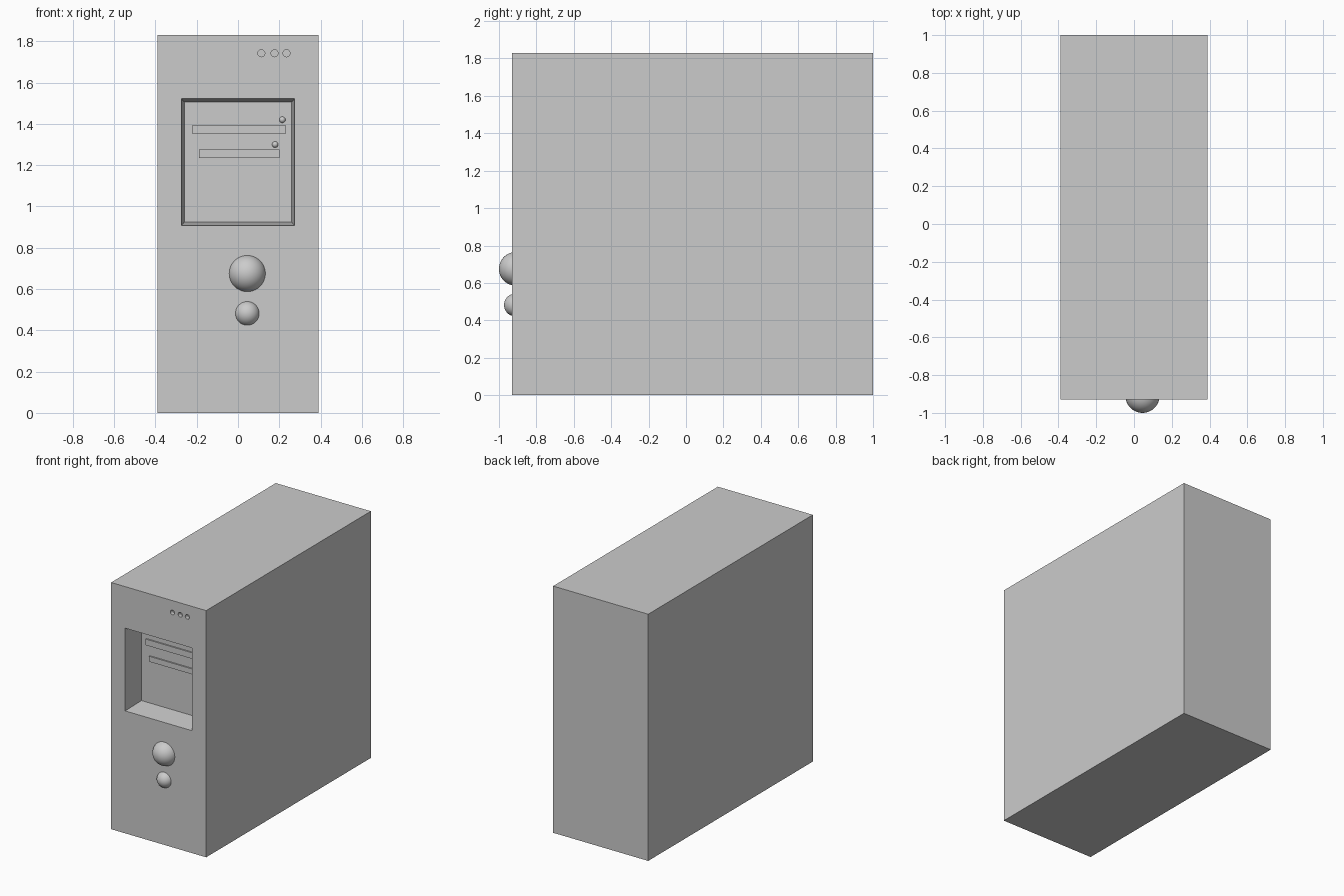
import bpy, bmesh
from math import pi

if "Cube" in bpy.data.objects:
    bpy.data.objects.remove(bpy.data.objects["Cube"])

FRONT, BACK = -0.93, 1.0
RECESS = -0.76          # back wall of the bay


def box(name, x0, x1, y0, y1, z0, z1):
    bm = bmesh.new()
    bmesh.ops.create_cube(bm, size=1)
    for v in bm.verts:
        v.co.x = x1 if v.co.x > 0 else x0
        v.co.y = y1 if v.co.y > 0 else y0
        v.co.z = z1 if v.co.z > 0 else z0
    me = bpy.data.meshes.new(name)
    bm.to_mesh(me)
    bm.free()
    ob = bpy.data.objects.new(name, me)
    bpy.context.collection.objects.link(ob)
    return ob


def ball(name, x, y, z, r, segments=48):
    bpy.ops.mesh.primitive_uv_sphere_add(segments=segments, ring_count=segments // 2,
                                         radius=r, location=(x, y, z))
    ob = bpy.context.object
    ob.name = name
    bpy.ops.object.shade_smooth()
    return ob


def cut(target, cutter):
    bpy.context.view_layer.objects.active = target
    mod = target.modifiers.new("cut", 'BOOLEAN')
    mod.operation = 'DIFFERENCE'
    mod.solver = 'EXACT'
    mod.object = cutter
    bpy.ops.object.modifier_apply(modifier=mod.name)
    bpy.data.objects.remove(cutter)


# Tower case
case = box("case", -0.39, 0.39, FRONT, BACK, 0, 1.83)

# Drive bay, slightly narrower at its back wall
bay = box("bay_cutter", -0.26, 0.26, FRONT, RECESS, 0.924, 1.506)
for v in bay.data.vertices:
    if v.co.y < FRONT + 0.01:
        v.co.x = 0.275 if v.co.x > 0 else -0.275
        v.co.z = 1.522 if v.co.z > 1.2 else 0.908
        # carry the taper just past the front face
        v.co.y -= 0.002
cut(case, bay)

# Indicator light holes
for x in (0.113, 0.177, 0.235):
    bpy.ops.mesh.primitive_cylinder_add(vertices=24, radius=0.017, depth=0.06,
                                        location=(x, FRONT, 1.742), rotation=(pi / 2, 0, 0))
    cut(case, bpy.context.object)

# Drive trays and their eject buttons on the bay wall
for i, (x0, x1, z0, z1, bx, bz) in enumerate([(-0.22, 0.23, 1.35, 1.395, 0.215, 1.42),
                                              (-0.19, 0.20, 1.235, 1.275, 0.18, 1.30)]):
    box(f"drive_tray_{i + 1}", x0, x1, RECESS - 0.01, RECESS + 0.02, z0, z1)
    ball(f"eject_button_{i + 1}", bx, RECESS, bz, 0.015, 24)

# Power and reset buttons
ball("power_button", 0.045, -0.91, 0.675, 0.09)
ball("reset_button", 0.045, -0.913, 0.482, 0.06)
